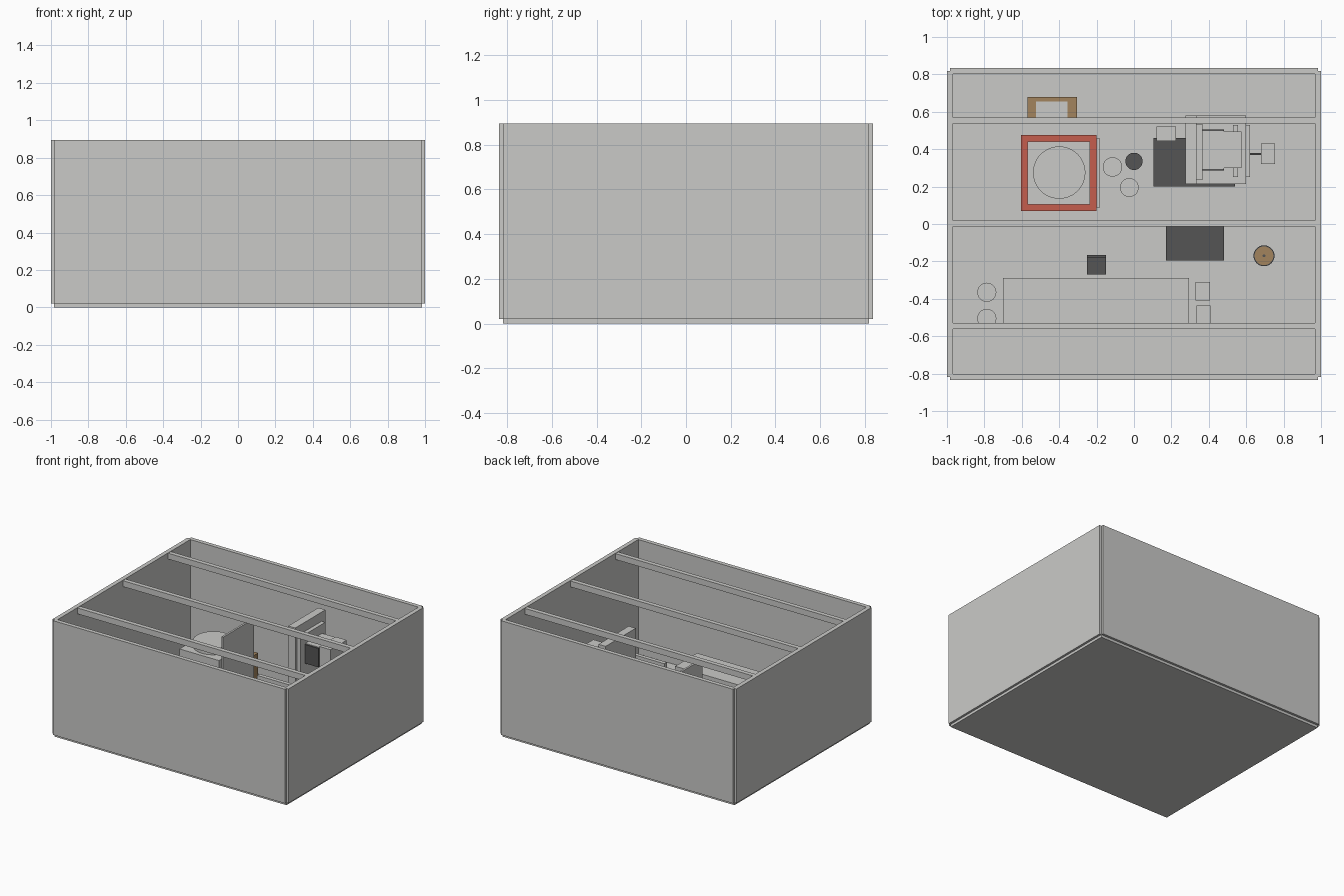
import bpy, bmesh
from mathutils import Matrix, Vector

if "Cube" in bpy.data.objects:
    bpy.data.objects.remove(bpy.data.objects["Cube"])


def material(name, rgb):
    m = bpy.data.materials.new(name)
    m.diffuse_color = (*rgb, 1)
    m.use_nodes = True
    m.node_tree.nodes["Principled BSDF"].inputs["Base Color"].default_value = m.diffuse_color
    return m


GREY = material("pale_grey", (0.59, 0.59, 0.575))
DARK = material("charcoal", (0.09, 0.09, 0.09))
RED = material("brick_red", (0.56, 0.11, 0.075))
BROWN = material("wood_brown", (0.36, 0.23, 0.11))


def finish(name, bm, mat):
    me = bpy.data.meshes.new(name)
    bm.to_mesh(me)
    bm.free()
    me.materials.append(mat)
    ob = bpy.data.objects.new(name, me)
    bpy.context.collection.objects.link(ob)
    return ob


def box(name, x, y, z, mat=GREY):
    """Box from (min, max) ranges on each axis."""
    bm = bmesh.new()
    size = [r[1] - r[0] for r in (x, y, z)]
    mid = Vector([(r[0] + r[1]) / 2 for r in (x, y, z)])
    bmesh.ops.create_cube(bm, size=1, matrix=Matrix.Translation(mid) @ Matrix.Diagonal((*size, 1)))
    return finish(name, bm, mat)


def cyl(name, x, y, r, z, mat=GREY, sides=32):
    """Upright cylinder with smooth sides."""
    bm = bmesh.new()
    bmesh.ops.create_cone(bm, cap_ends=True, segments=sides, radius1=r, radius2=r,
                          depth=z[1] - z[0],
                          matrix=Matrix.Translation((x, y, (z[0] + z[1]) / 2)))
    for f in bm.faces:
        f.smooth = abs(f.normal.z) < 0.5
    for e in bm.edges:
        e.smooth = all(f.smooth for f in e.link_faces)
    return finish(name, bm, mat)


F = 0.02    # floor level
H = 0.895   # wall top

# Room shell
box("floor", (-0.983, 0.983), (-0.817, 0.817), (0, F))
for s, side in ((-1, "a"), (1, "b")):
    box("long_wall_" + side, (-0.983, 0.983), sorted((s * 0.803, s * 0.835)), (F, H))
    box("end_wall_" + side, sorted((s * 0.967, s * 1.0)), (-0.817, 0.817), (F, H))

# Ceiling beams
for i, y in enumerate((-0.545, 0.003, 0.553)):
    box(f"ceiling_beam_{i}", (-0.967, 0.967), (y - 0.017, y + 0.017), (0.847, H - 0.003))

# Cabinet on red base, with round lid and side panel
box("cabinet_base", (-0.605, -0.2), (0.07, 0.475), (F, 0.30), RED)
box("cabinet_body", (-0.57, -0.235), (0.105, 0.44), (0.30, 0.43))
cyl("cabinet_lid", -0.4, 0.275, 0.14, (0.43, 0.48), GREY, 48)
box("cabinet_panel", (-0.2, -0.185), (0.085, 0.46), (F, 0.63))

# Wooden crate with inset top
box("crate", (-0.57, -0.305), (0.55, 0.68), (F, 0.25), BROWN)
box("crate_insert", (-0.525, -0.355), (0.55, 0.655), (0.25, 0.258))

# Canisters
cyl("canister_left", -0.115, 0.305, 0.052, (F, 0.17))
cyl("canister_right", -0.025, 0.195, 0.05, (F, 0.17))
cyl("dark_bucket", 0, 0.335, 0.046, (F, 0.14), DARK)

# Standing machine: mat, bed, column and head
box("machine_mat", (0.105, 0.54), (0.2, 0.46), (F, 0.03), DARK)
box("machine_base", (0.275, 0.6), (0.215, 0.58), (F, 0.26))
box("machine_column", (0.275, 0.335), (0.215, 0.58), (0.26, 0.79))
box("column_slide", (0.335, 0.365), (0.235, 0.535), (0.26, 0.72))
box("head_core", (0.365, 0.48), (0.287, 0.505), (0.5, 0.645), DARK)
box("head_cover", (0.365, 0.48), (0.295, 0.497), (0.645, 0.65))
box("head_front", (0.48, 0.575), (0.3, 0.495), (0.5, 0.655))
cyl("spindle", 0.52, 0.395, 0.03, (0.4, 0.5), DARK)
for i, x in enumerate((0.53, 0.595)):
    box(f"bed_rail_{i}", (x, x + 0.025), (0.25, 0.53), (0.26, 0.3))
box("crank_rod", (0.62, 0.68), (0.37, 0.38), (0.27, 0.28), DARK)
box("crank_block", (0.68, 0.755), (0.32, 0.43), (F, 0.3))
box("control_box", (0.12, 0.225), (0.445, 0.52), (F, 0.2))

# Dark desk with a divider under the middle beam
box("desk_top", (0.17, 0.48), (-0.195, -0.012), (0.25, 0.28), DARK)
for i, x in enumerate((0.17, 0.455)):
    box(f"desk_leg_{i}", (x, x + 0.025), (-0.19, -0.012), (F, 0.25), DARK)
box("desk_divider", (0.17, 0.48), (-0.012, 0.018), (F, 0.47))

# Small chair
box("chair_seat", (-0.25, -0.15), (-0.27, -0.18), (F, 0.16), DARK)
box("chair_back", (-0.25, -0.15), (-0.18, -0.165), (F, 0.3), DARK)

# Round wooden stool with dark rim and centre
cyl("stool_rim", 0.695, -0.17, 0.056, (F, 0.16), DARK)
cyl("stool_top", 0.695, -0.17, 0.05, (0.16, 0.166), BROWN)
cyl("stool_hub", 0.695, -0.17, 0.008, (0.166, 0.172), DARK, 12)

# Long workbench
box("bench_top", (-0.7, 0.295), (-0.555, -0.29), (0.27, 0.3))
for i, x in enumerate((-0.7, 0.265)):
    for j, y in enumerate((-0.555, -0.32)):
        box(f"bench_leg_{i}{j}", (x, x + 0.03), (y, y + 0.03), (F, 0.27))

# Drums and boxes at the bench ends
for i, y in enumerate((-0.365, -0.505)):
    cyl(f"drum_{i}", -0.787, y, 0.051, (F, 0.2))
box("storage_box_0", (0.33, 0.405), (-0.41, -0.31), (F, 0.14))
box("storage_box_1", (0.335, 0.41), (-0.535, -0.435), (F, 0.14))
